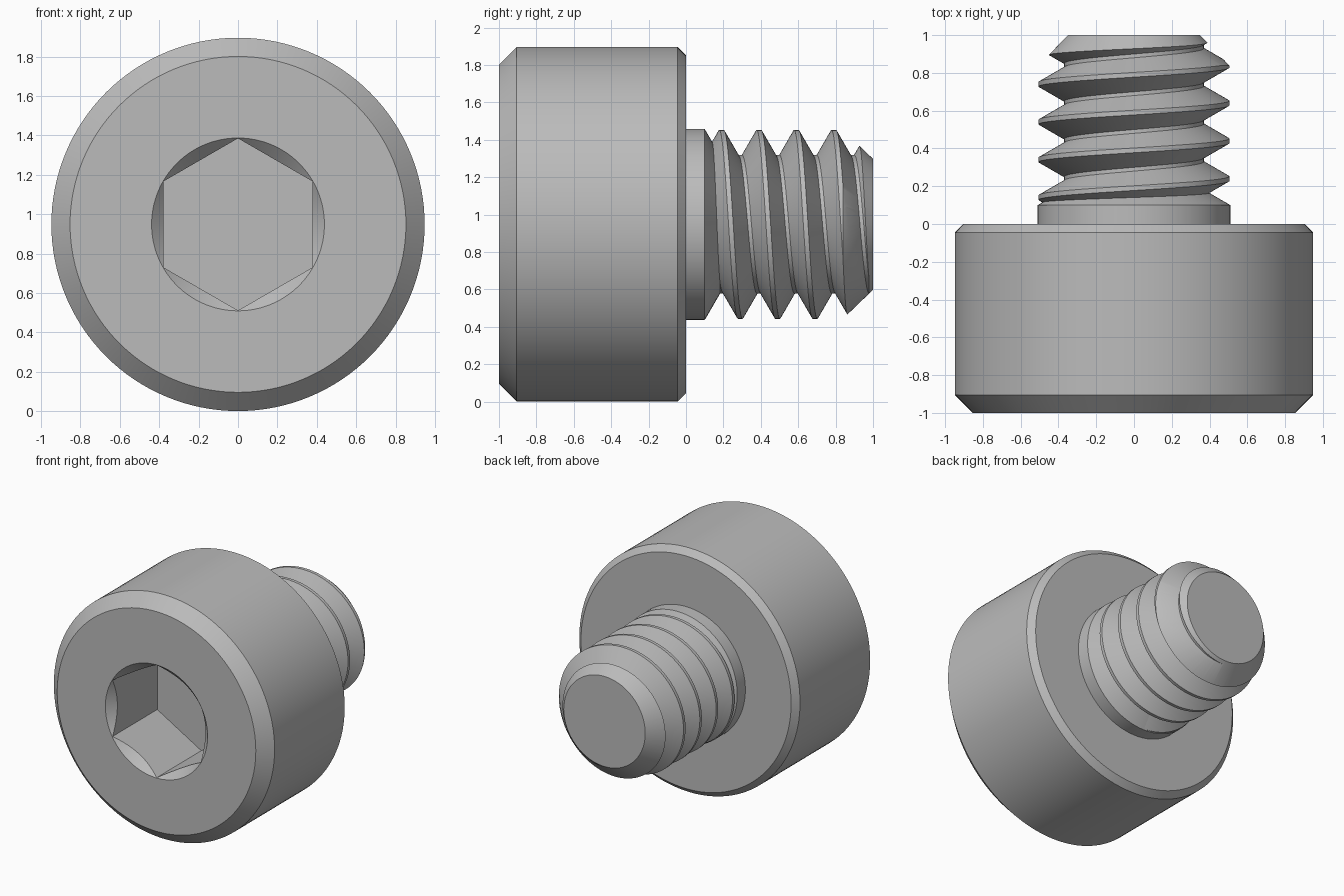
import bpy, bmesh
from math import sin, cos, pi, radians

cube = bpy.data.objects.get("Cube")
if cube:
    bpy.data.objects.remove(cube, do_unlink=True)

AXIS_Z = 0.948          # height of the screw's axis
HEAD_R = 0.948
PITCH = 0.2

steel = bpy.data.materials.new("grey_steel")
steel.use_nodes = True
steel.diffuse_color = (0.5, 0.5, 0.5, 1)
steel.node_tree.nodes["Principled BSDF"].inputs["Base Color"].default_value = (0.5, 0.5, 0.5, 1)


def ring_point(y, r, a):
    return (r * sin(a), y, AXIS_Z + r * cos(a))


def finish(name, bm):
    bmesh.ops.recalc_face_normals(bm, faces=bm.faces)
    mesh = bpy.data.meshes.new(name)
    bm.to_mesh(mesh)
    bm.free()
    mesh.materials.append(steel)
    obj = bpy.data.objects.new(name, mesh)
    bpy.context.collection.objects.link(obj)
    return obj


def lathe(name, profile, sides=128):
    """Solid of revolution about the y axis from (y, radius) points."""
    bm = bmesh.new()
    rings = [[bm.verts.new(ring_point(y, r, 2 * pi * j / sides)) for j in range(sides)]
             for y, r in profile]
    for a, b in zip(rings, rings[1:]):
        for j in range(sides):
            k = (j + 1) % sides
            bm.faces.new((a[j], a[k], b[k], b[j]))
    bm.faces.new(rings[0])
    bm.faces.new(rings[-1])
    return finish(name, bm)


def helix_rod(name, turns, section, sides=96):
    """Threaded rod: section is (offset along y, radius) for one pitch."""
    bm = bmesh.new()
    step = len(section)
    columns = []
    for j in range(sides):
        columns.append([bm.verts.new(ring_point(0.19 + PITCH * (k + j / sides) + off, r,
                                                2 * pi * j / sides))
                        for k in turns for off, r in section])
    rows = len(columns[0])
    for j in range(sides):
        seam = j == sides - 1
        nxt = columns[0][step:] if seam else columns[j + 1]
        col = columns[j]
        for i in range(min(rows, len(nxt)) - 1):
            bm.faces.new((col[i], nxt[i], nxt[i + 1], col[i + 1]))
    # close both ends with fans about the axis
    low = bm.verts.new((0, -0.1, AXIS_Z))
    high = bm.verts.new((0, 1.4, AXIS_Z))
    for e in [e for e in bm.edges if e.is_boundary]:
        a, b = e.verts
        bm.faces.new((a, b, high if a.co.y > 0.5 else low))
    return finish(name, bm)


def boolean(obj, tool, operation):
    mod = obj.modifiers.new("cut", "BOOLEAN")
    mod.operation = operation
    mod.solver = "EXACT"
    mod.object = tool
    bpy.context.view_layer.objects.active = obj
    bpy.ops.object.modifier_apply(modifier=mod.name)
    bpy.data.objects.remove(tool, do_unlink=True)


def smooth(obj):
    bpy.ops.object.select_all(action="DESELECT")
    obj.select_set(True)
    bpy.context.view_layer.objects.active = obj
    bpy.ops.object.shade_smooth_by_angle(angle=radians(20))


# Head: chamfered cylinder with a countersunk hexagonal socket
head = lathe("head", [(-1, HEAD_R - 0.095), (-0.905, HEAD_R), (-0.045, HEAD_R), (0, HEAD_R - 0.045)])
boolean(head, lathe("hex_cutter", [(-1.1, 0.437), (-0.45, 0.437)], 6), "DIFFERENCE")
boolean(head, lathe("countersink_cutter", [(-1.05, 0.489), (-0.9, 0.339)]), "DIFFERENCE")

# Collar under the head, tapering into the first thread groove
collar = lathe("collar", [(-0.02, 0.51), (0.1, 0.51), (0.19, 0.355)])

# Right-handed thread, trimmed to length with a chamfered tip
thread = helix_rod("thread", range(-2, 6),
                   [(-0.0125, 0.505), (0.0125, 0.505), (0.09, 0.37), (0.11, 0.37)])
boolean(thread, lathe("tip_trim", [(0.05, 0.6), (0.74, 0.6), (1, 0.35)]), "INTERSECT")

for part in (head, collar, thread):
    smooth(part)
